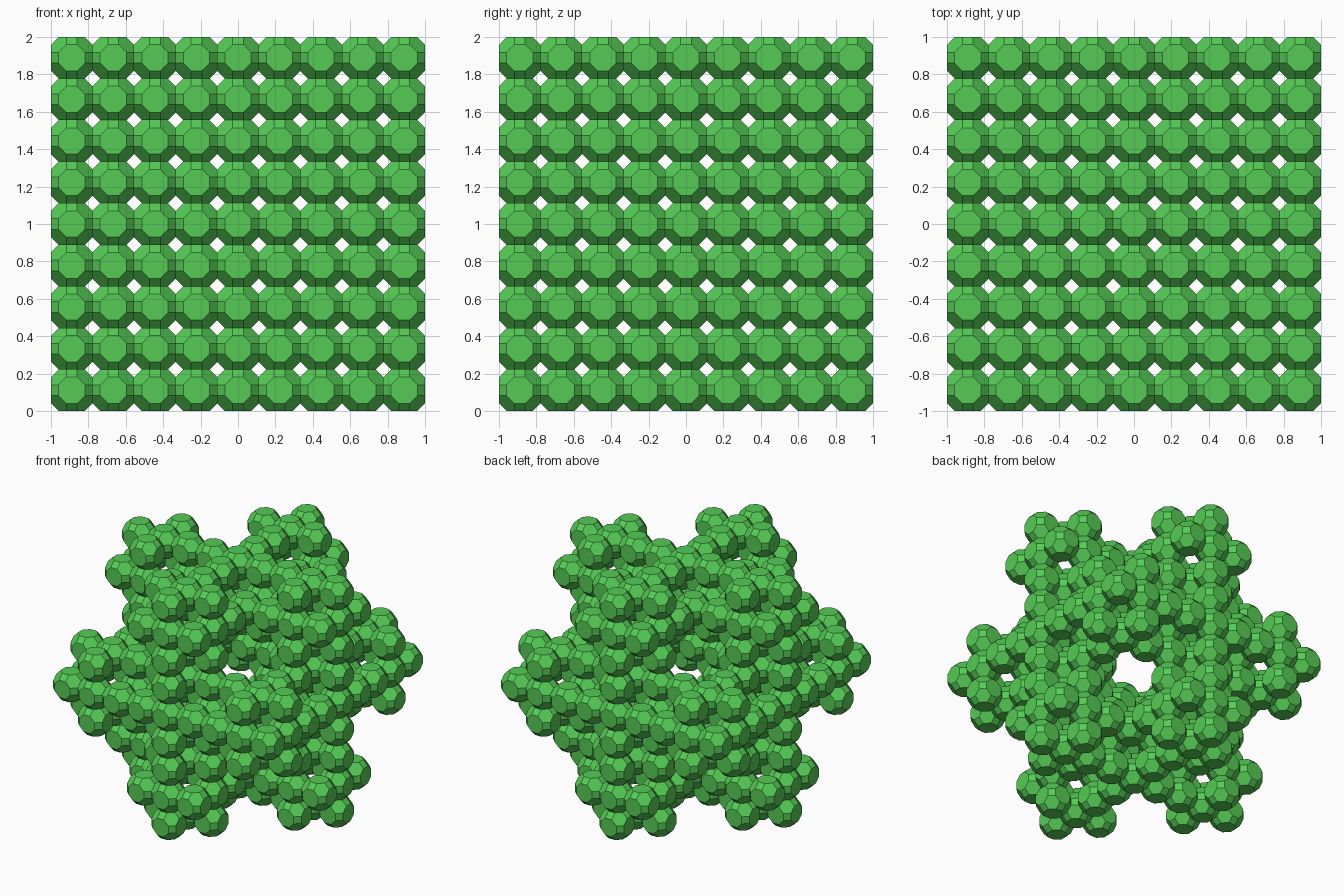
import bpy, bmesh, math
from itertools import product, permutations
from mathutils import Vector

if "Cube" in bpy.data.objects:
    bpy.data.objects.remove(bpy.data.objects["Cube"])

PITCH = 2 / 9                      # nine cells along each side
R2 = math.sqrt(2)
UNIT = PITCH / 2 / (1 + 2 * R2)

# Truncated cuboctahedron cell: corner points
corners = [Vector(s * c for s, c in zip(sign, perm)) * UNIT
           for perm in permutations((1, 1 + R2, 1 + 2 * R2))
           for sign in product((-1, 1), repeat=3)]


def cell_face(direction):
    """Corners lying furthest along a direction, in order around it."""
    n = Vector(direction).normalized()
    far = max(c.dot(n) for c in corners)
    pts = [c for c in corners if c.dot(n) > far - 1e-5]
    u = n.orthogonal().normalized()
    v = n.cross(u)
    return sorted(pts, key=lambda p: math.atan2(p.dot(v), p.dot(u)))


# Octagons on axes, squares on edge directions, hexagons on diagonals
faces = {d: cell_face(d) for d in product((-1, 0, 1), repeat=3) if any(d)}

# Snowflake rule: drop the centre and eight corners of a 3x3x3 block, twice
rule = [d for d in product((-1, 0, 1), repeat=3)
        if sum(map(abs, d)) in (1, 2)]
cells = {tuple(3 * a + b for a, b in zip(big, small))
         for big in rule for small in rule}

# Join all cells, leaving out the octagons shared by touching neighbours
bm = bmesh.new()
for cell in sorted(cells):
    centre = Vector(cell) * PITCH + Vector((0, 0, 1))
    for d, pts in faces.items():
        neighbour = tuple(a + b for a, b in zip(cell, d))
        if sum(map(abs, d)) == 1 and neighbour in cells:
            continue
        bm.faces.new([bm.verts.new(centre + p) for p in pts])
bmesh.ops.remove_doubles(bm, verts=bm.verts[:], dist=1e-4)

mesh = bpy.data.meshes.new("fractal_snowflake")
bm.to_mesh(mesh)
bm.free()

green = bpy.data.materials.new("green")
green.diffuse_color = (0.09, 0.6, 0.09, 1)
green.use_nodes = True
green.node_tree.nodes["Principled BSDF"].inputs["Base Color"].default_value = green.diffuse_color
mesh.materials.append(green)
bpy.context.collection.objects.link(
    bpy.data.objects.new("fractal_snowflake", mesh))
